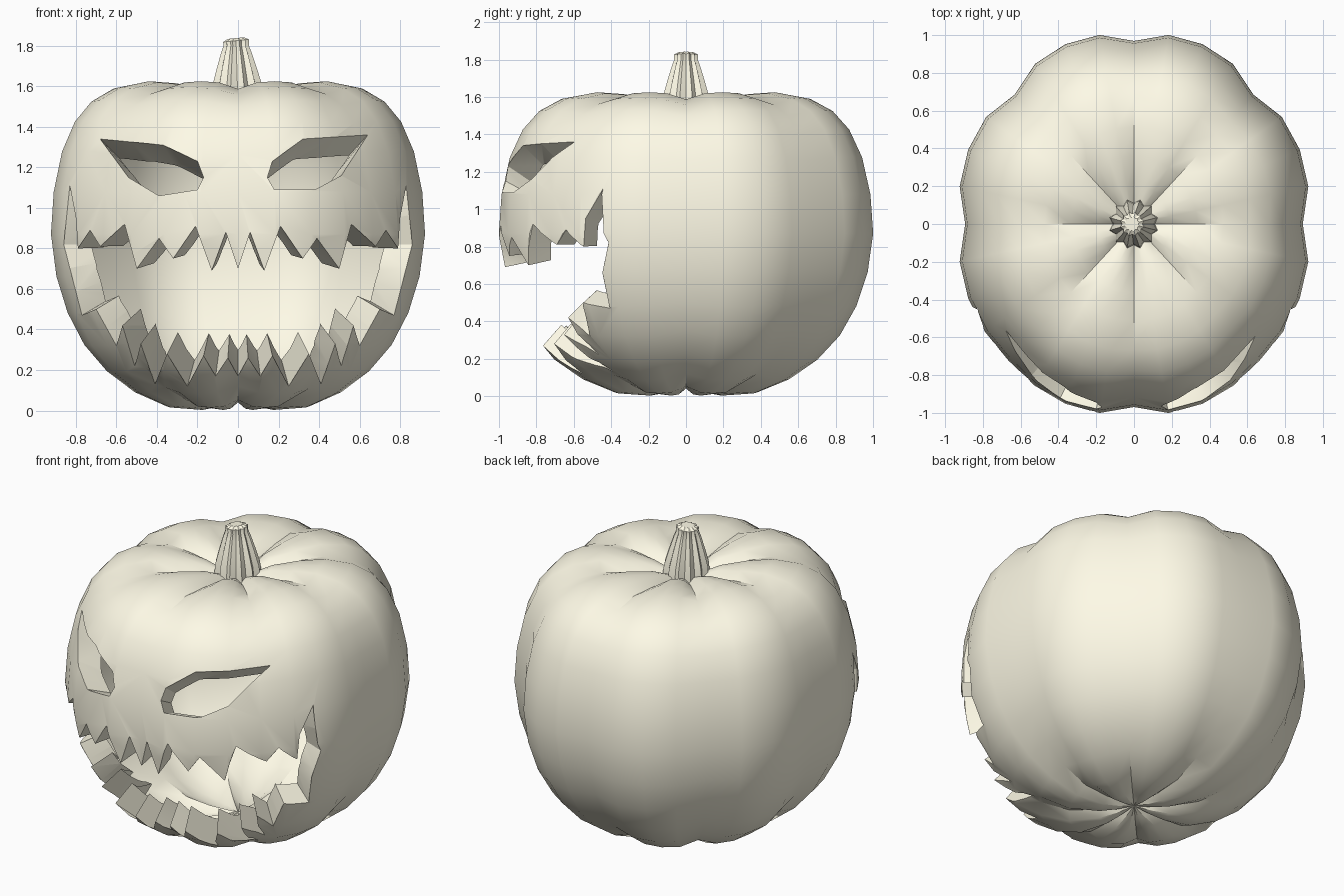
import bpy, bmesh, math
from mathutils import Vector
from mathutils.bvhtree import BVHTree

if "Cube" in bpy.data.objects:
    bpy.data.objects.remove(bpy.data.objects["Cube"])

SEG = 32            # 8 lobes, 4 sides each
AX, AY = 0.95, 1.03  # half widths of the oval body
WALL = 0.15          # depth of the carved rims

cream = bpy.data.materials.new("cream")
cream.diffuse_color = (1, .965, .8, 1)
cream.use_nodes = True
cream.node_tree.nodes["Principled BSDF"].inputs["Base Color"].default_value = cream.diffuse_color
helper = bpy.data.materials.new("helper")

# body profile along a lobe ridge (radius, height)
PROFILE = [(0, .05), (.10, .02), (.2, .003), (.38, .015), (.55, .085), (.7, .19), (.82, .32),
           (.91, .48), (.97, .66), (1, .87), (.985, 1.08), (.94, 1.28), (.87, 1.43),
           (.78, 1.53), (.66, 1.595), (.5, 1.625), (.35, 1.615), (.2, 1.59), (.1, 1.55), (0, 1.52)]


def profile_normal(i):
    if i == 0:
        return 0, -1
    if i == len(PROFILE) - 1:
        return 0, 1
    (r0, z0), (r1, z1) = PROFILE[i - 1], PROFILE[i + 1]
    l = math.hypot(r1 - r0, z1 - z0)
    return (z1 - z0) / l, -(r1 - r0) / l


def body_point(i, k, inset):
    r, z = PROFILE[i]
    nr, nz = profile_normal(i)
    a = 2 * math.pi * k / SEG
    groove = (1 - abs(math.sin(4 * a))) ** 1.5
    depth = .06 - .022 * abs(nz)
    if abs(k - 20) < 3 or abs(k - 28) < 3:      # the face is flatter
        depth *= .15 + .85 * nz * nz
    d = inset + groove * depth * min(1, r / .15)
    r = max(r - nr * d, .01)
    return AX * r * math.cos(a), AY * r * math.sin(a), z - nz * d


def add_shell(bm, inset, inner):
    last = len(PROFILE) - 1
    rings = [[bm.verts.new(body_point(i, k, inset)) for k in range(SEG)] for i in range(1, last)]
    poles = [bm.verts.new((0, 0, body_point(i, 0, inset)[2])) for i in (0, last)]
    faces = []
    for k in range(SEG):
        n = (k + 1) % SEG
        faces.append((poles[0], rings[0][n], rings[0][k]))
        faces.append((poles[1], rings[-1][k], rings[-1][n]))
        for lo, hi in zip(rings, rings[1:]):
            faces.append((lo[k], lo[n], hi[n], hi[k]))
    for f in faces:
        bm.faces.new(f[::-1] if inner else f).material_index = int(inner)


def make_object(name, bm):
    me = bpy.data.meshes.new(name)
    bm.to_mesh(me)
    bm.free()
    me.materials.append(cream)
    ob = bpy.data.objects.new(name, me)
    bpy.context.collection.objects.link(ob)
    return ob


def smooth(ob, angle):
    bpy.ops.object.select_all(action='DESELECT')
    ob.select_set(True)
    bpy.context.view_layer.objects.active = ob
    bpy.ops.object.shade_smooth_by_angle(angle=math.radians(angle))


# ribbed body, with a temporary inner shell that limits the rim depth
bm = bmesh.new()
add_shell(bm, 0, False)
tree = BVHTree.FromBMesh(bm)
add_shell(bm, WALL, True)
body = make_object("pumpkin_body", bm)
body.data.materials.append(helper)


def carve(outline):
    """Cut a front outline (x, z) through the wall along the surface normal."""
    pts = []
    for (x0, z0), (x1, z1) in zip(outline, outline[1:] + outline[:1]):
        n = max(1, round(math.hypot(x1 - x0, z1 - z0) / .13))
        pts += [(x0 + (x1 - x0) * j / n, z0 + (z1 - z0) * j / n) for j in range(n)]
    cb = bmesh.new()
    front, skin, deep = [], [], []
    for x, z in pts:
        hit = tree.ray_cast(Vector((x, -3, z)), Vector((0, 1, 0)))[0]
        if hit is None:
            continue
        n = Vector((x / .86, hit.y / 1.04, (z - .82) / .66)).normalized()
        front.append(cb.verts.new((x, -1.6, z)))
        skin.append(cb.verts.new(hit))
        deep.append(cb.verts.new(hit - n * .26))
    apex = cb.verts.new((0, 0, .8))
    cap = cb.faces.new(front)
    for i in range(len(front)):
        j = (i + 1) % len(front)
        for a, b in ((front, skin), (skin, deep)):
            cb.faces.new((a[i], a[j], b[j], b[i]))
        cb.faces.new((deep[i], deep[j], apex))
    bmesh.ops.triangulate(cb, faces=[cap])
    bmesh.ops.recalc_face_normals(cb, faces=cb.faces)
    cutter = make_object("carving_cutter", cb)
    cutter.hide_render = True
    mod = body.modifiers.new("carve", 'BOOLEAN')
    mod.operation, mod.solver, mod.object = 'DIFFERENCE', 'EXACT', cutter
    bpy.context.view_layer.objects.active = body
    bpy.ops.object.modifier_apply(modifier=mod.name)
    bpy.data.objects.remove(cutter)


# slanted eyes
carve([(-.68, 1.34), (-.37, 1.31), (-.20, 1.23), (-.17, 1.15), (-.20, 1.09), (-.39, 1.06), (-.54, 1.15)])
carve([(.64, 1.36), (.32, 1.34), (.17, 1.23), (.145, 1.15), (.18, 1.09), (.38, 1.09), (.51, 1.16)])

# jagged mouth: upper teeth, corner, lower teeth
half = [(0, .70), (.06, .88), (.13, .69), (.21, .91), (.32, .75), (.39, .85), (.50, .70),
        (.56, .92), (.68, .81), (.73, .89), (.79, .80), (.80, .95), (.83, 1.11),
        (.86, .82), (.77, .47), (.70, .50), (.60, .32), (.57, .42), (.51, .22), (.48, .33),
        (.41, .13), (.35, .28), (.25, .12), (.17, .27), (.11, .17), (.05, .26), (0, .17)]
carve(half + [(-x, z) for x, z in half[-2:0:-1]])

# drop the inner shell, keep the carved rims
bm = bmesh.new()
bm.from_mesh(body.data)
bmesh.ops.delete(bm, geom=[f for f in bm.faces if f.material_index == 1], context='FACES')
bm.to_mesh(body.data)
bm.free()
body.data.materials.pop(index=1)
smooth(body, 30)

# fluted stem
bm = bmesh.new()
rings = []
for r, z in [(.135, 1.53), (.128, 1.60), (.105, 1.68), (.08, 1.76), (.065, 1.80), (.066, 1.825), (.04, 1.838)]:
    lean = -.01 * (z - 1.5) / .34
    ring = []
    for k in range(24):
        a = 2 * math.pi * k / 24
        q = r * (1 if k % 2 else .82)
        x = q * math.cos(a)
        ring.append(bm.verts.new((x + lean, q * math.sin(a), z + (.1 * x if z > 1.8 else 0))))
    rings.append(ring)
for lo, hi in zip(rings, rings[1:]):
    for k in range(24):
        n = (k + 1) % 24
        bm.faces.new((lo[k], lo[n], hi[n], hi[k]))
bm.faces.new(rings[-1])
stem = make_object("stem", bm)
smooth(stem, 30)
